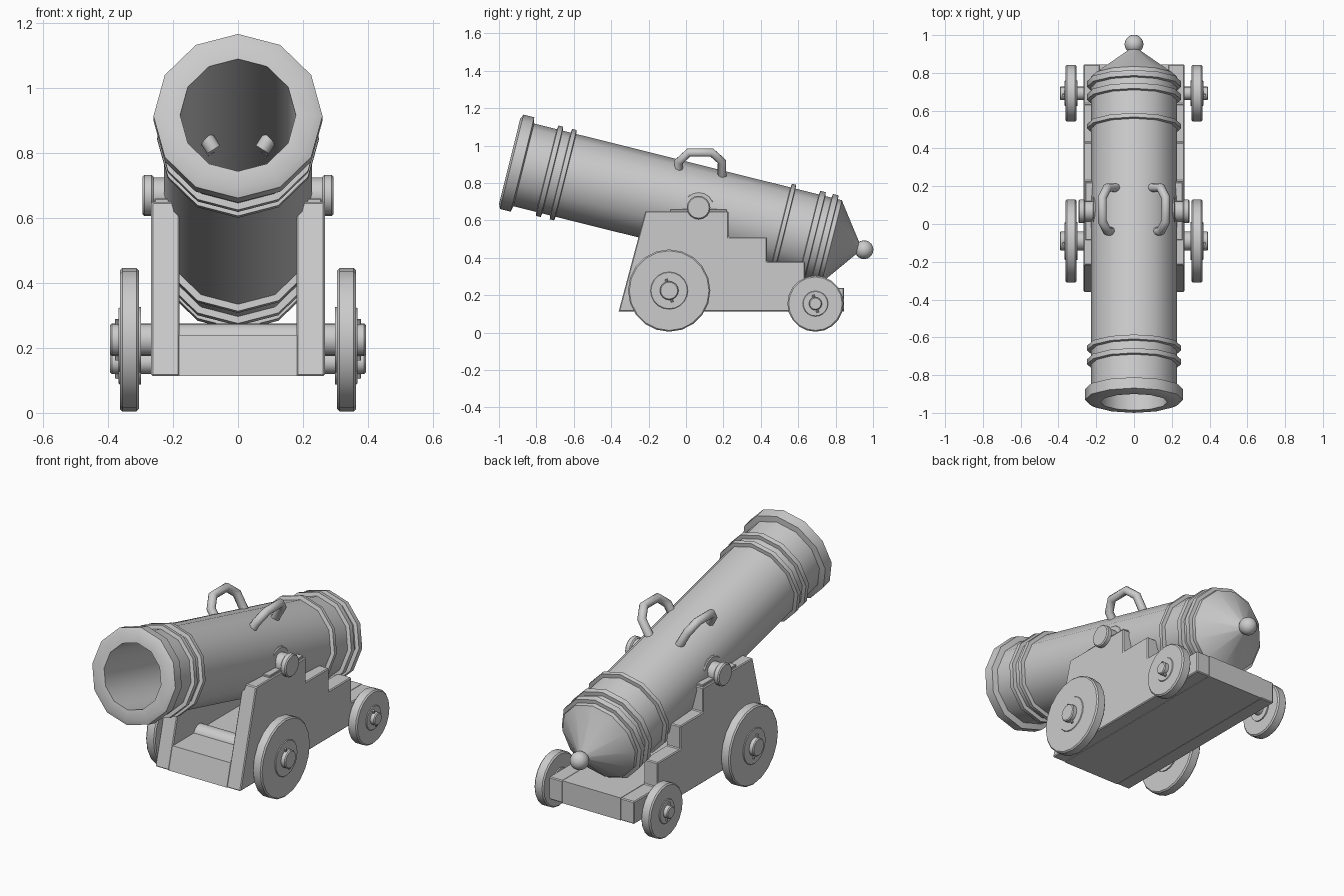
import bpy, bmesh, math
from mathutils import Matrix, Vector

if "Cube" in bpy.data.objects:
    bpy.data.objects.remove(bpy.data.objects["Cube"])

TILT = math.radians(14)


def finish(name, bm, bevel=0, smooth=True):
    bmesh.ops.recalc_face_normals(bm, faces=bm.faces)
    me = bpy.data.meshes.new(name)
    bm.to_mesh(me)
    bm.free()
    ob = bpy.data.objects.new(name, me)
    bpy.context.collection.objects.link(ob)
    if bevel:
        mod = ob.modifiers.new("bevel", "BEVEL")
        mod.width = bevel
        mod.segments = 1
    if smooth:
        bpy.ops.object.select_all(action='DESELECT')
        ob.select_set(True)
        bpy.context.view_layer.objects.active = ob
        bpy.ops.object.shade_smooth_by_angle(angle=math.radians(34))
    return ob


def lathe(name, profile, sides, matrix):
    """Revolve (radius, height) points around local z."""
    bm = bmesh.new()
    vs = [bm.verts.new((r, 0, t)) for r, t in profile]
    es = [bm.edges.new(p) for p in zip(vs, vs[1:])]
    bmesh.ops.spin(bm, geom=vs + es, cent=(0, 0, 0), axis=(0, 0, 1),
                   angle=2 * math.pi, steps=sides)
    bmesh.ops.remove_doubles(bm, verts=bm.verts, dist=0.0003)
    bm.transform(matrix)
    return finish(name, bm)


def along_x(y, z, side=1):
    return Matrix.Translation((0, y, z)) @ Matrix.Rotation(side * math.pi / 2, 4, 'Y')


def slab(name, pts, x0, x1, bevel=0.005):
    """Extrude a (y, z) outline from x0 to x1."""
    bm = bmesh.new()
    f = bm.faces.new([bm.verts.new((x0, y, z)) for y, z in pts])
    g = bmesh.ops.extrude_face_region(bm, geom=[f])['geom']
    bmesh.ops.translate(bm, vec=(x1 - x0, 0, 0),
                        verts=[v for v in g if isinstance(v, bmesh.types.BMVert)])
    return finish(name, bm, bevel, smooth=False)


def rod(name, r, x0, x1, y, z, side=1, sides=16, b=0.005):
    """Cylinder along x with chamfered ends."""
    return lathe(name, [(0, x0), (r - b, x0), (r, x0 + b), (r, x1 - b), (r - b, x1), (0, x1)],
                 sides, along_x(y, z, side))


# Barrel: hollow tube with muzzle lip, raised bands and conical breech
R, BAND = 0.228, 0.249
profile = [(0, 1.6), (0.178, 1.6), (0.178, 0), (0.235, 0), (0.26, 0.012), (0.26, 0.071), (R, 0.078)]
for t, w in [(0.22, 0.026), (0.295, 0.024), (1.505, 0.022), (1.665, 0.03), (1.735, 0.03)]:
    h = w / 2
    profile += [(R, t - h - 0.003), (BAND, t - h), (BAND, t + h), (R, t + h + 0.003)]
profile += [(R, 1.775), (0.215, 1.783), (0.03, 1.92), (0, 1.92)]
axis = Matrix.Translation((0, -0.943, 0.916)) @ Matrix.Rotation(-math.pi / 2 - TILT, 4, 'X')
lathe("barrel", profile, 12, axis)

# Breech knob
bm = bmesh.new()
bmesh.ops.create_uvsphere(bm, u_segments=16, v_segments=10, radius=0.05)
bm.transform(axis @ Matrix.Translation((0, 0, 1.953)))
finish("breech_knob", bm)

# Carriage bed between the cheeks
slab("carriage_bed", [(-0.36, 0.113), (-0.326, 0.24), (0.845, 0.24), (0.845, 0.113)], -0.182, 0.182, 0)

cheek = [(-0.36, 0.113), (-0.217, 0.649), (0.228, 0.649), (0.228, 0.51), (0.432, 0.51),
         (0.432, 0.38), (0.635, 0.38), (0.635, 0.24), (0.845, 0.24), (0.845, 0.113)]
strap = [(-0.085, 0.64), (-0.085, 0.66), (0.219, 0.66), (0.219, 0.64)]

# Wheels: name, y, z, radius, hub radius, axle radius
wheels = [("front", -0.09, 0.225, 0.22, 0.1, 0.05), ("rear", 0.692, 0.155, 0.15, 0.068, 0.035)]
for label, y, z, r, hub, ax in wheels:
    rod(label + "_axle", ax, -0.393, 0.393, y, z)

for s, tag in ((1, "right"), (-1, "left")):
    # Stepped cheek and trunnion strap
    slab(tag + "_cheek", cheek, s * 0.18, s * 0.267)
    slab(tag + "_strap", strap, s * 0.2, s * 0.257, 0.003)

    # Trunnion with base collar and end cap
    rod(tag + "_trunnion", 0.055, 0.185, 0.27, 0.067, 0.669, s)
    rod(tag + "_trunnion_collar", 0.085, 0.185, 0.216, 0.067, 0.669, s)
    rod(tag + "_trunnion_cap", 0.063, 0.26, 0.294, 0.067, 0.669, s, b=0.006)

    for label, y, z, r, hub, ax in wheels:
        # Wheel disc with raised hub
        lathe(f"{tag}_{label}_wheel",
              [(0, 0.298), (hub, 0.298), (hub, 0.305), (r - 0.007, 0.305), (r, 0.312), (r, 0.356),
               (r - 0.007, 0.363), (hub, 0.363), (hub - 0.003, 0.367), (0, 0.367)],
              20, along_x(y, z, s))
        # Linch pin through the axle end
        bm = bmesh.new()
        bmesh.ops.create_cone(bm, cap_ends=True, segments=8, radius1=0.007, radius2=0.007,
                              depth=2 * ax + 0.03)
        bm.transform(Matrix.Translation((s * 0.372, y, z)) @ Matrix.Rotation(math.radians(15), 4, 'X'))
        finish(f"{tag}_{label}_pin", bm)

    # Lifting handle arching outward from the barrel
    cu = bpy.data.curves.new(tag + "_handle", 'CURVE')
    cu.dimensions = '3D'
    cu.bevel_depth = 0.024
    cu.bevel_resolution = 2
    cu.use_fill_caps = True
    path = [(0.075, -0.038, 0.81), (0.142, -0.038, 0.915), (0.168, 0.015, 0.963),
            (0.168, 0.138, 0.963), (0.142, 0.192, 0.915), (0.075, 0.192, 0.80)]
    sp = cu.splines.new('POLY')
    sp.points.add(len(path) - 1)
    for p, (x, y, z) in zip(sp.points, path):
        p.co = (s * x, y, z, 1)
    bpy.context.collection.objects.link(bpy.data.objects.new(tag + "_handle", cu))
